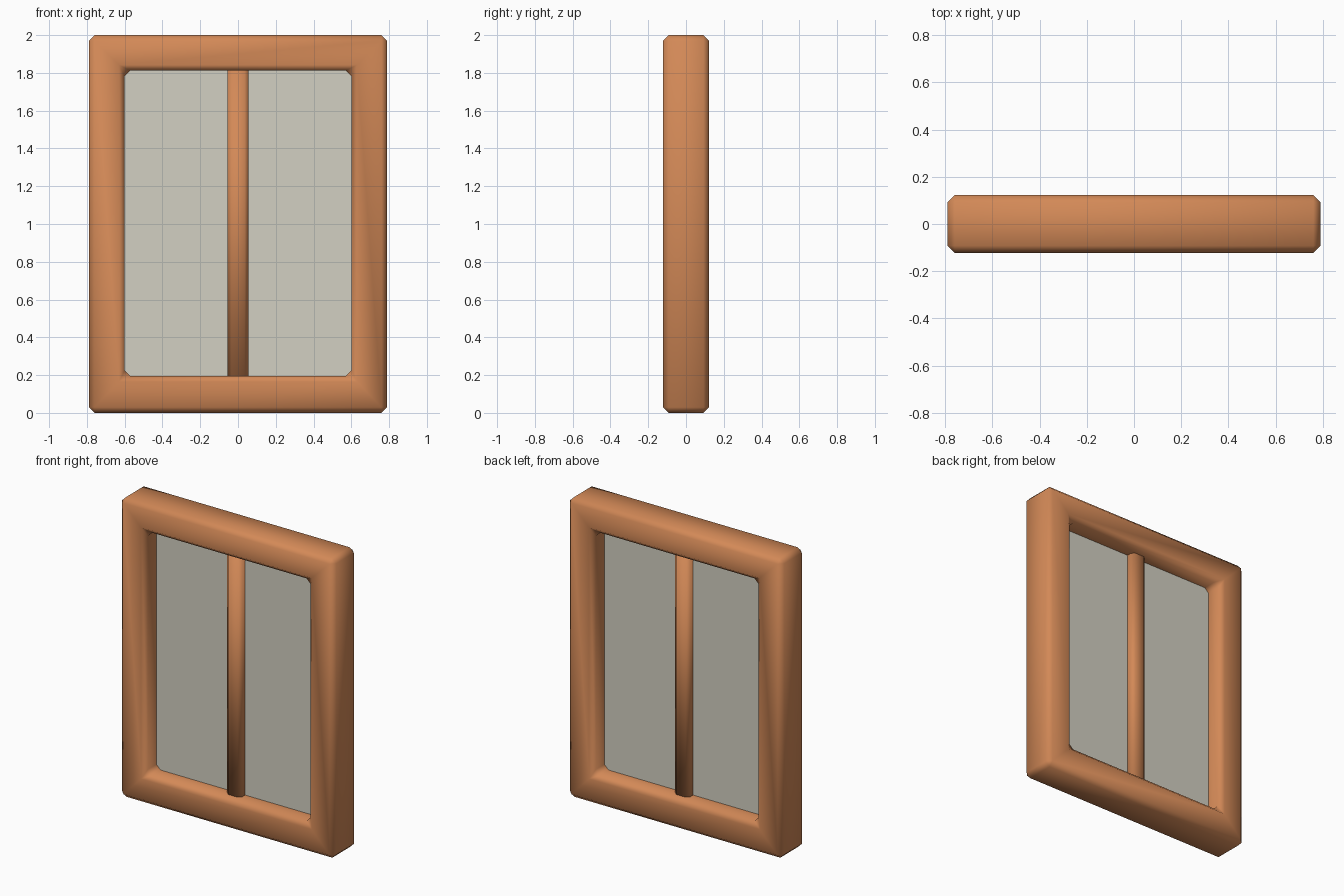
import bpy, bmesh

if "Cube" in bpy.data.objects:
    bpy.data.objects.remove(bpy.data.objects["Cube"])

def material(name, rgb):
    m = bpy.data.materials.new(name)
    m.diffuse_color = (*rgb, 1)
    m.use_nodes = True
    m.node_tree.nodes["Principled BSDF"].inputs["Base Color"].default_value = m.diffuse_color
    return m

wood = material("warm wood", (0.65, 0.25, 0.095))
glass = material("pale glass", (0.65, 0.63, 0.54))

def finish(bm, name, mat, smooth):
    bmesh.ops.recalc_face_normals(bm, faces=bm.faces)
    for f in bm.faces:
        f.smooth = smooth
    me = bpy.data.meshes.new(name)
    bm.to_mesh(me)
    bm.free()
    me.materials.append(mat)
    ob = bpy.data.objects.new(name, me)
    bpy.context.collection.objects.link(ob)
    return ob

def box(name, mat, x, y, z0, z1, bevel=0):
    """Box of half width x and half depth y; bevel cuts its upright edges."""
    bm = bmesh.new()
    bmesh.ops.create_cube(bm, size=1)
    for v in bm.verts:
        v.co = (v.co.x * 2 * x, v.co.y * 2 * y, z0 if v.co.z < 0 else z1)
    if bevel:
        upright = [e for e in bm.edges
                   if abs(e.verts[0].co.z - e.verts[1].co.z) > 0.1]
        bmesh.ops.bevel(bm, geom=upright, offset=bevel, segments=1, affect='EDGES')
    return finish(bm, name, mat, bool(bevel))

# Outer frame: rectangular ring with every edge chamfered and softly shaded
D = 0.122
def ring(bm, x, z0, z1, y):
    return [bm.verts.new((px, y, pz)) for px, pz in
            ((-x, z0), (x, z0), (x, z1), (-x, z1))]

bm = bmesh.new()
of, inf = ring(bm, 0.79, 0, 2, -D), ring(bm, 0.6, 0.195, 1.812, -D)
ob_, inb = ring(bm, 0.79, 0, 2, D), ring(bm, 0.6, 0.195, 1.812, D)
for a, b in ((of, inf), (inf, inb), (inb, ob_), (ob_, of)):
    for i in range(4):
        j = (i + 1) % 4
        bm.faces.new((a[i], a[j], b[j], b[i]))
bmesh.ops.recalc_face_normals(bm, faces=bm.faces)
# leave the flat mitre lines on front and back unbevelled
sharp = [e for e in bm.edges if e.calc_face_angle(0) > 0.5]
bmesh.ops.bevel(bm, geom=sharp, offset=0.03, segments=1, affect='EDGES')
finish(bm, "window_frame", wood, True)

# Centre mullion, ends buried in the frame
box("centre_mullion", wood, 0.055, 0.055, 0.17, 1.84, 0.02)

# Glass sheet, edges buried in the frame
box("glass_pane", glass, 0.63, 0.003, 0.17, 1.84)
